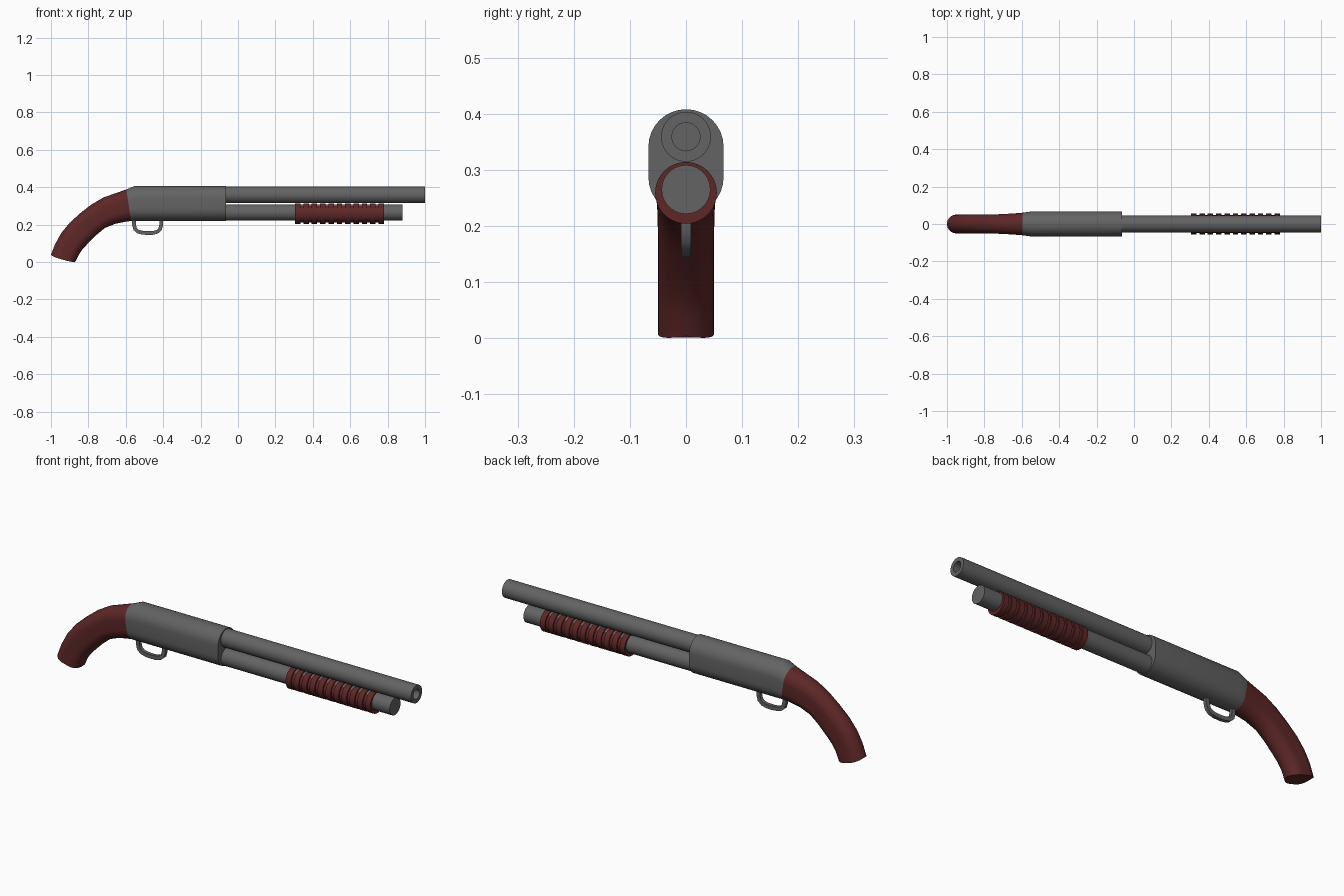
import bpy, bmesh, math
from mathutils import Vector

if "Cube" in bpy.data.objects:
    bpy.data.objects.remove(bpy.data.objects["Cube"])


def material(name, rgb):
    m = bpy.data.materials.new(name)
    m.diffuse_color = (*rgb, 1)
    m.use_nodes = True
    m.node_tree.nodes["Principled BSDF"].inputs["Base Color"].default_value = m.diffuse_color
    return m


STEEL = material("grey steel", (0.125, 0.125, 0.125))
WOOD = material("dark red wood", (0.112, 0.02, 0.02))


def finish(bm, name, mat, angle=30):
    bmesh.ops.remove_doubles(bm, verts=bm.verts, dist=1e-5)
    bmesh.ops.recalc_face_normals(bm, faces=bm.faces)
    me = bpy.data.meshes.new(name)
    bm.to_mesh(me)
    bm.free()
    ob = bpy.data.objects.new(name, me)
    bpy.context.collection.objects.link(ob)
    me.materials.append(mat)
    bpy.ops.object.select_all(action='DESELECT')
    ob.select_set(True)
    bpy.context.view_layer.objects.active = ob
    bpy.ops.object.shade_smooth_by_angle(angle=math.radians(angle))
    return ob


def bridge(bm, rings):
    for a, b in zip(rings, rings[1:]):
        n = len(a)
        for i in range(n):
            j = (i + 1) % n
            bm.faces.new((a[i], a[j], b[j], b[i]))


def lathe(name, profile, z, mat, sides=40):
    """Revolve (x, radius) points around a lengthwise axis at height z."""
    bm = bmesh.new()
    rings = []
    for x, r in profile:
        angles = [2 * math.pi * i / sides for i in range(sides)]
        rings.append([bm.verts.new((x, r * math.cos(a), z + r * math.sin(a)))
                      for a in angles])
    bridge(bm, rings)
    bmesh.ops.dissolve_degenerate(bm, edges=bm.edges, dist=1e-6)
    return finish(bm, name, mat)


def loft(name, sections, mat, bulge=0.0, half=16):
    """Loft stadium outlines given as (top point, bottom point, half width)."""
    bm = bmesh.new()
    rings = []
    for k, (top, bottom, w) in enumerate(sections):
        t, b = Vector((top[0], 0, top[1])), Vector((bottom[0], 0, bottom[1]))
        mid, up = (t + b) / 2, (t - b).normalized()
        straight = max((t - b).length / 2 - w, 0)
        ring = []
        for side in (1, -1):
            for i in range(half + 1):
                a = math.pi * i / half
                p = mid + up * side * (straight + w * math.sin(a))
                p.y = side * w * math.cos(a)
                if k == len(sections) - 1:
                    p.z -= bulge * abs(math.cos(a))
                ring.append(bm.verts.new(p))
        rings.append(ring)
    bridge(bm, rings)
    bm.faces.new(rings[0])
    bm.faces.new(rings[-1])
    return finish(bm, name, mat)


# barrel with a bore, and the magazine tube below it
lathe("barrel", [(-0.1, 0), (-0.1, 0.0445), (1, 0.0445), (1, 0.025),
                 (0.0, 0.025), (0.0, 0)], 0.359, STEEL)
lathe("magazine_tube", [(-0.1, 0), (-0.1, 0.0435), (0.88, 0.0435), (0.88, 0)],
      0.265, STEEL)

# ribbed sliding grip
ribs, x0, x1 = 11, 0.305, 0.78
groove = 0.016
rib = (x1 - x0 - groove * (ribs - 1)) / ribs
profile = [(x0, 0)]
for i in range(ribs):
    x = x0 + i * (rib + groove)
    profile += [(x, 0.055), (x + rib, 0.055)]
    if i < ribs - 1:
        profile += [(x + rib, 0.0485), (x + rib + groove, 0.0485)]
profile.append((x1, 0))
lathe("ribbed_fore_grip", profile, 0.259, WOOD)

# receiver with a bevelled rear top
loft("receiver", [((-0.065, 0.408), (-0.065, 0.22), 0.067),
                  ((-0.55, 0.408), (-0.55, 0.22), 0.067),
                  ((-0.597, 0.388), (-0.572, 0.22), 0.061)], STEEL)

# curved rear grip
loft("rear_grip", [((-0.597, 0.388), (-0.572, 0.22), 0.061),
                   ((-0.655, 0.368), (-0.605, 0.215), 0.057),
                   ((-0.72, 0.345), (-0.655, 0.205), 0.053),
                   ((-0.785, 0.307), (-0.712, 0.182), 0.051),
                   ((-0.845, 0.26), (-0.757, 0.145), 0.05),
                   ((-0.9, 0.21), (-0.797, 0.105), 0.05),
                   ((-0.945, 0.155), (-0.83, 0.07), 0.05),
                   ((-0.978, 0.095), (-0.85, 0.04), 0.05),
                   ((-1.0, 0.04), (-0.868, 0.004), 0.05)], WOOD, bulge=0.01)

# trigger guard: flat band swept along a rounded U
path = [(-0.556, 0.235), (-0.556, 0.2), (-0.55, 0.176), (-0.535, 0.163),
        (-0.51, 0.157), (-0.485, 0.155), (-0.455, 0.156), (-0.432, 0.162),
        (-0.417, 0.175), (-0.41, 0.2), (-0.41, 0.235)]
pts = [Vector((x, 0, z)) for x, z in path]
bm = bmesh.new()
rings = []
for i, p in enumerate(pts):
    d = (pts[min(i + 1, len(pts) - 1)] - pts[max(i - 1, 0)]).normalized()
    n = Vector((-d.z, 0, d.x)) * 0.01
    w = Vector((0, 0.009, 0))
    rings.append([bm.verts.new(q) for q in (p + n + w, p + n - w, p - n - w, p - n + w)])
bridge(bm, rings)
bm.faces.new(rings[0])
bm.faces.new(rings[-1])
finish(bm, "trigger_guard", STEEL, 40)
